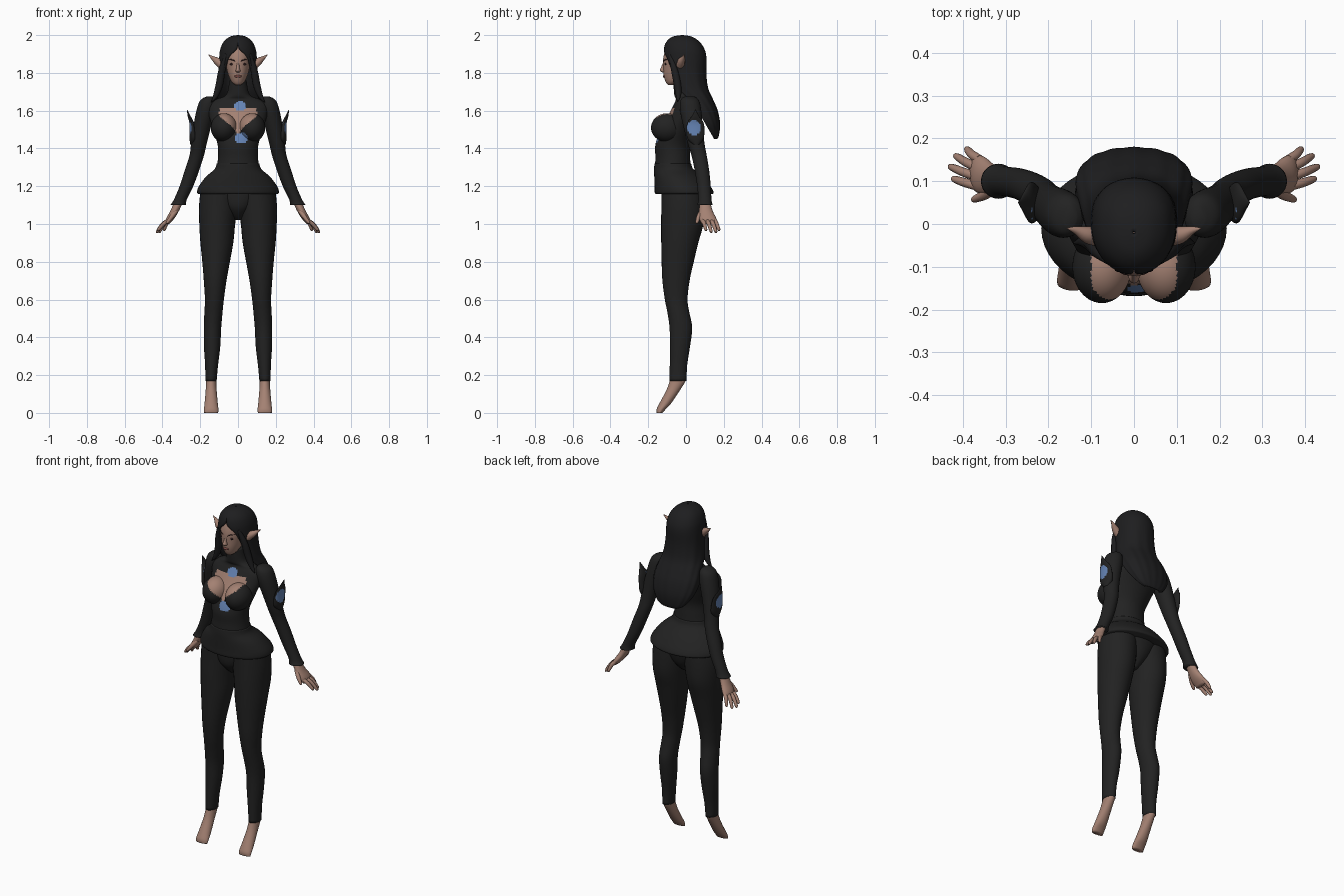
import bpy, bmesh, math
from mathutils import Vector


def material(name, rgb):
    m = bpy.data.materials.new(name)
    m.diffuse_color = (*rgb, 1)
    return m


DARK = material("black_cloth", (0.016, 0.016, 0.016))
HAIR = material("black_hair", (0.013, 0.013, 0.014))
SKIN = material("skin", (0.37, 0.22, 0.17))
BLUE = material("blue_trim", (0.13, 0.23, 0.46))
LIPS = material("lips", (0.20, 0.07, 0.06))
EYES = material("eye_makeup", (0.04, 0.018, 0.018))


def smooth_rows(rows, sub):
    """Catmull-Rom interpolation through the section rows."""
    out = []
    for i in range(len(rows) - 1):
        p0, p1, p2 = rows[max(i - 1, 0)], rows[i], rows[i + 1]
        p3 = rows[min(i + 2, len(rows) - 1)]
        for k in range(sub):
            t = k / sub
            out.append([0.5 * (2 * b + (c - a) * t + (2 * a - 5 * b + 4 * c - d) * t * t
                               + (3 * b - a - 3 * c + d) * t ** 3)
                        for a, b, c, d in zip(p0, p1, p2, p3)])
    return out + [list(rows[-1])]


def finish(name, bm, mats, rule=None):
    bmesh.ops.recalc_face_normals(bm, faces=bm.faces)
    for f in bm.faces:
        f.smooth = True
        if rule:
            f.material_index = rule(f.calc_center_median(), f.normal)
    me = bpy.data.meshes.new(name)
    bm.to_mesh(me)
    bm.free()
    for m in mats:
        me.materials.append(m)
    ob = bpy.data.objects.new(name, me)
    bpy.context.collection.objects.link(ob)
    return ob


def loft(name, rows, mats, n=28, sub=4, s=1, rule=None):
    """Rows are (z, centre x, centre y, radius x, radius y)."""
    bm = bmesh.new()
    rings = []
    for z, cx, cy, rx, ry in smooth_rows(rows, sub):
        rx, ry = max(rx, 0.001), max(ry, 0.001)
        rings.append([bm.verts.new((s * cx + rx * math.sin(2 * math.pi * k / n),
                                    cy - ry * math.cos(2 * math.pi * k / n), z)) for k in range(n)])
    for a, b in zip(rings, rings[1:]):
        for k in range(n):
            bm.faces.new((a[k], a[(k + 1) % n], b[(k + 1) % n], b[k]))
    bm.faces.new(rings[0])
    bm.faces.new(rings[-1])
    return finish(name, bm, mats, rule)


def ball(name, centre, radii, mats, rule=None, seg=20):
    bm = bmesh.new()
    bmesh.ops.create_uvsphere(bm, u_segments=seg, v_segments=seg * 2 // 3, radius=1)
    for v in bm.verts:
        v.co = Vector([c + r * q for c, r, q in zip(centre, radii, v.co)])
    return finish(name, bm, mats, rule)


def tube(name, pts, mat, s=1):
    """Points are (x, y, z, radius)."""
    cu = bpy.data.curves.new(name, 'CURVE')
    cu.dimensions = '3D'
    cu.bevel_depth = 1
    cu.bevel_resolution = 3
    cu.use_fill_caps = True
    sp = cu.splines.new('POLY')
    rows = smooth_rows(pts, 4)
    sp.points.add(len(rows) - 1)
    for p, (x, y, z, r) in zip(sp.points, rows):
        p.co = (s * x, y, z, 1)
        p.radius = max(r, 0.0005)
    cu.materials.append(mat)
    ob = bpy.data.objects.new(name, cu)
    bpy.context.collection.objects.link(ob)


def chest_rule(c, nrm):
    """Heart-shaped neckline with two blue ornaments."""
    if nrm.y > 0.3 or c.y > 0.0:
        return 0
    if math.hypot(c.x - 0.012, (c.z - 1.625) * 1.3) < 0.032:
        return 2
    if math.hypot(c.x - 0.018, (c.z - 1.455) * 1.1) < 0.033:
        return 2
    t = min(max((c.z - 1.475) / 0.095, 0), 1)
    return 1 if 1.475 < c.z < 1.615 and abs(c.x) < 0.1 * t ** 1.2 else 0


# bodice, collar and flared peplum
cloth = [DARK, SKIN, BLUE]
loft("bodice", [(1.28, 0, -.07, .115, .096), (1.35, 0, -.07, .106, .092), (1.42, 0, -.07, .108, .092),
                (1.50, 0, -.045, .132, .09), (1.58, 0, -.012, .155, .08), (1.63, 0, 0, .155, .066),
                (1.66, 0, 0, .115, .054), (1.685, 0, -.012, .062, .05), (1.76, 0, -.025, .045, .043)],
     cloth, n=96, sub=8, rule=chest_rule)
loft("peplum", [(1.32, 0, -.07, .113, .097), (1.29, 0, -.065, .124, .104), (1.25, 0, -.04, .17, .128),
                (1.20, 0, -.018, .207, .148), (1.17, 0, -.01, .217, .156), (1.16, 0, -.01, .212, .152)],
     [DARK], n=48)
loft("pelvis", [(1.2, 0, -.01, .17, .12), (1.1, 0, -.02, .1, .105), (1.05, 0, -.02, .05, .075),
                (1.02, 0, -.02, .02, .04)], [DARK])

# head and facial features
loft("head", [(1.735, 0, -.082, .012, .012), (1.75, 0, -.07, .032, .036), (1.78, 0, -.05, .048, .067),
              (1.82, 0, -.04, .06, .08), (1.88, 0, -.032, .069, .088), (1.94, 0, -.025, .06, .075),
              (1.97, 0, -.02, .03, .04)], [SKIN], n=32)
loft("nose", [(1.862, 0, -.112, .006, .006), (1.83, 0, -.12, .008, .012), (1.812, 0, -.122, .013, .017),
              (1.803, 0, -.115, .009, .01)], [SKIN], n=14)
ball("lips", (0, -.116, 1.782), (.019, .007, .007), [LIPS])

for s, side in ((1, "left"), (-1, "right")):
    # bust cups
    ball(side + "_bust", (s * .075, -.1, 1.51), (.069, .085, .076), cloth, chest_rule, 54)
    # eyes, brows and pointed ears
    ball(side + "_eye", (s * .029, -.108, 1.846), (.016, .005, .006), [EYES])
    tube(side + "_brow", [(.012, -.119, 1.861, .002), (.03, -.112, 1.869, .003), (.05, -.095, 1.872, .001)], EYES, s)
    tube(side + "_ear", [(.085, -.03, 1.84, .022), (.11, -.025, 1.862, .02), (.135, -.015, 1.88, .01),
                         (.157, -.01, 1.897, .001)], SKIN, s)
    # hair locks beside the face
    tube(side + "_front_lock", [(.06, -.085, 1.90, .01), (.084, -.062, 1.82, .018), (.098, -.045, 1.74, .02),
                                (.118, -.04, 1.68, .014), (.142, -.045, 1.645, .001)], HAIR, s)
    # legs and pointed feet
    loft(side + "_leg", [(1.2, .095, -.02, .1, .11), (1.1, .104, -.017, .102, .113), (1.0, .11, -.02, .095, .112),
                         (.9, .112, -.033, .087, .098), (.8, .116, -.044, .073, .085), (.7, .121, -.053, .06, .072),
                         (.6, .125, -.052, .05, .06), (.53, .13, -.04, .048, .058), (.45, .135, -.027, .046, .06),
                         (.35, .137, -.032, .043, .053), (.25, .140, -.04, .034, .046), (.17, .143, -.042, .030, .045)],
         [DARK], s=s)
    loft(side + "_foot", [(.2, .142, -.038, .026, .04), (.17, .142, -.044, .027, .042), (.12, .142, -.068, .029, .036),
                          (.05, .142, -.11, .035, .031), (.02, .142, -.131, .038, .024), (0, .142, -.14, .037, .015)],
         [SKIN], s=s)
    # sleeve with flared cuff
    loft(side + "_sleeve", [(1.675, .15, .018, .015, .025), (1.655, .158, .02, .042, .048), (1.6, .17, .025, .05, .056),
                            (1.5, .193, .04, .046, .05), (1.42, .208, .055, .041, .044), (1.36, .219, .07, .038, .04),
                            (1.28, .245, .085, .038, .038), (1.2, .273, .095, .036, .036),
                            (1.13, .305, .1, .034, .035), (1.10, .317, .1, .041, .041)], [DARK], s=s)
    # winged upper-arm plate with a blue inlay on its outer face
    loft(side + "_arm_fin", [(1.42, .235, .055, .018, .018), (1.46, .236, .05, .021, .045), (1.53, .244, .05, .013, .045),
                             (1.57, .258, .05, .008, .02), (1.605, .27, .05, .001, .002)], [DARK, BLUE], n=40, sub=7, s=s,
         rule=lambda c, q: int(abs(c.x) > .238 and math.hypot(c.y - .042, (c.z - 1.51) * .95) < .037))
    # hand with spread fingers
    loft(side + "_palm", [(1.13, .308, .1, .024, .025), (1.07, .335, .105, .023, .036), (1.03, .358, .115, .022, .045),
                          (1.0, .375, .122, .012, .04)], [SKIN], n=18, s=s)
    for i, (tx, ty, tz) in enumerate(((.425, .105, .965), (.432, .133, .955), (.42, .158, .955), (.395, .174, .965))):
        by = .088 + i * .021
        tube(f"{side}_finger_{i + 1}", [(.362, by, 1.022, .011), ((.364 + tx) / 2, (by + ty) / 2, 1.0, .0105),
                                        (tx - .005, ty, tz + .006, .008), (tx, ty, tz, .003)], SKIN, s)
    tube(side + "_thumb", [(.328, .085, 1.07, .013), (.35, .068, 1.04, .012), (.373, .058, 1.01, .008),
                           (.378, .057, 1.003, .003)], SKIN, s)

# long hair: open-fronted shell; rows are (z, centre y, radius x, radius y, half opening angle)
hair_rows = [(2.0, -.02, .003, .003, .0), (1.992, -.02, .042, .05, .0), (1.965, -.016, .076, .088, .0),
             (1.925, -.01, .094, .108, .1), (1.88, -.005, .1, .113, .55), (1.8, 0, .104, .107, .85),
             (1.72, .012, .114, .104, 1.0), (1.66, .05, .128, .092, 1.2), (1.6, .075, .138, .092, 1.4),
             (1.53, .108, .125, .072, 1.5), (1.47, .14, .085, .034, 1.5), (1.45, .15, .05, .015, 1.5)]
bm = bmesh.new()
grid = []
for z, cy, rx, ry, gap in smooth_rows(hair_rows, 4):
    gap = max(gap, 0)
    row = []
    for k in range(49):
        a = gap + (2 * math.pi - 2 * gap) * k / 48
        sn, cs = math.sin(a), math.cos(a)
        wave = 1 + 0.012 * math.cos(k * math.pi / 3) * min(1, max(0, (1.9 - z) * 5))
        back = abs(cs) ** 0.75 if cs < 0 else -cs
        row.append(bm.verts.new((rx * wave * sn, cy + ry * wave * back, z)))
    grid.append(row)
for a, b in zip(grid, grid[1:]):
    for k in range(48):
        bm.faces.new((a[k], a[k + 1], b[k + 1], b[k]))
bmesh.ops.remove_doubles(bm, verts=bm.verts, dist=0.0002)
hair = finish("long_hair", bm, [HAIR])
mod = hair.modifiers.new("thickness", 'SOLIDIFY')
mod.thickness = 0.012
mod.offset = -1
